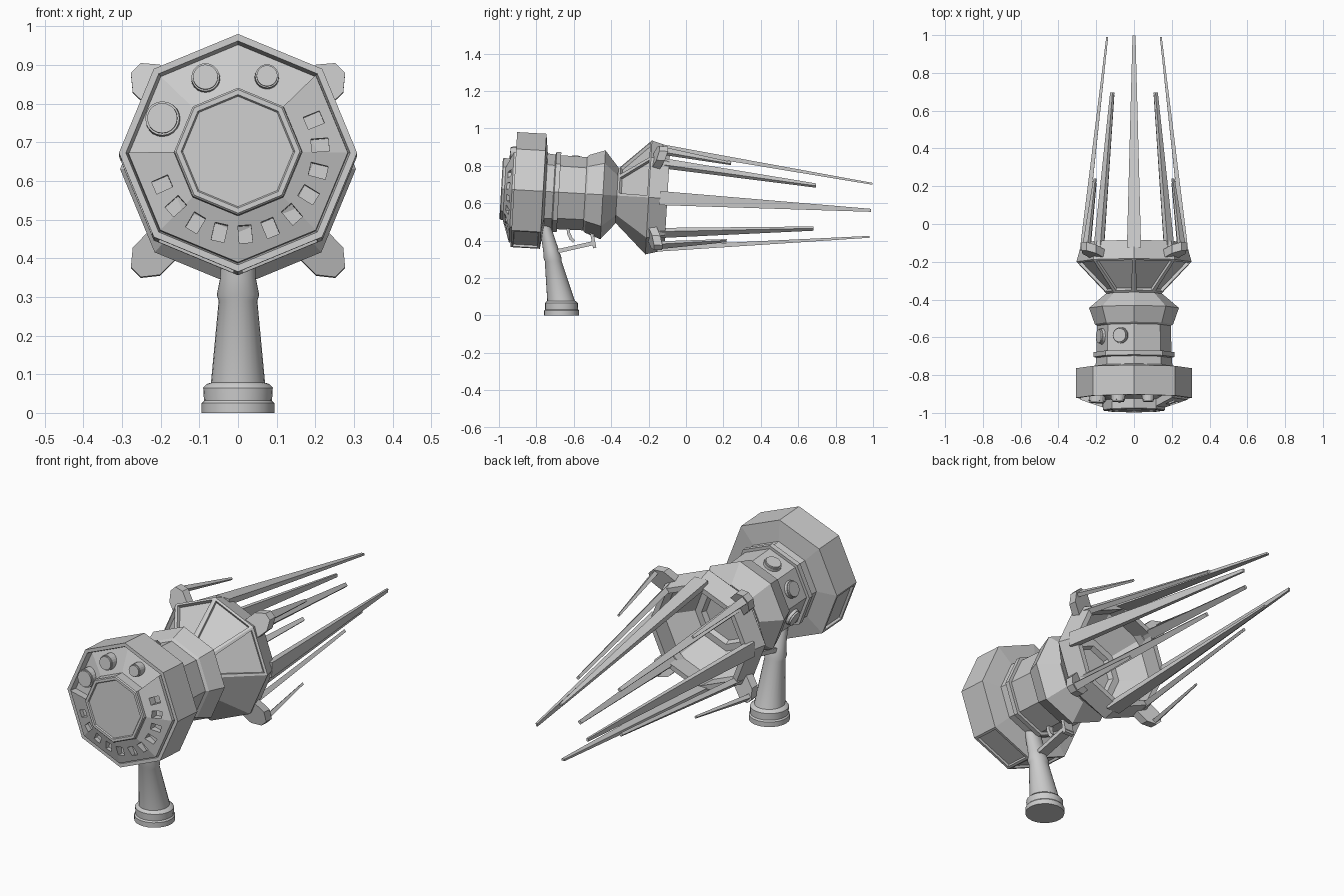
import bpy, bmesh, math
from mathutils import Matrix, Vector

if "Cube" in bpy.data.objects:
    bpy.data.objects.remove(bpy.data.objects["Cube"])

# The gun body is built straight along y, then tipped slightly nose-down
TILT = Matrix.Translation((0, 0, .619)) @ Matrix.Rotation(-.058, 4, 'X')
OCT = [math.radians(45 * k) for k in range(8)]


def finish(name, bm, mat=TILT):
    bmesh.ops.remove_doubles(bm, verts=bm.verts, dist=1e-5)
    bmesh.ops.recalc_face_normals(bm, faces=bm.faces)
    me = bpy.data.meshes.new(name)
    bm.to_mesh(me)
    bm.free()
    ob = bpy.data.objects.new(name, me)
    bpy.context.collection.objects.link(ob)
    ob.matrix_world = mat
    return ob


def polar(r, a, y):
    return Vector((r * math.cos(a), y, r * math.sin(a)))


def loft(name, rings, mat=TILT):
    """Skin a list of equal-length rings and cap both ends."""
    bm = bmesh.new()
    vs = [[bm.verts.new(p) for p in ring] for ring in rings]
    n = len(vs[0])
    for a, b in zip(vs, vs[1:]):
        for i in range(n):
            bm.faces.new((a[i], a[(i + 1) % n], b[(i + 1) % n], b[i]))
    bm.faces.new(vs[0])
    bm.faces.new(vs[-1])
    return finish(name, bm, mat)


def lathe(name, profile):
    """Eight-sided turning of (y, r) pairs, capped at both ends."""
    return loft(name, [[polar(r, a, y) for a in OCT] for y, r in profile])


def recess(ob, y, angles, border, depth):
    """Sink a framed panel into the outer faces near y at the given angles."""
    bm = bmesh.new()
    bm.from_mesh(ob.data)
    picked = []
    for f in bm.faces:
        c = f.calc_center_median()
        ang = math.degrees(math.atan2(c.z, c.x)) % 360
        if (abs(c.y - y) < .02 and f.normal.dot(Vector((c.x, 0, c.z))) > 0.05
                and any(abs(ang - a) < 5 for a in angles)):
            picked.append(f)
    bmesh.ops.inset_individual(bm, faces=picked, thickness=border)
    bmesh.ops.inset_individual(bm, faces=picked, thickness=.003, depth=-depth)
    bm.to_mesh(ob.data)
    bm.free()


def beam(name, a, start, end):
    """Tapered box at angle a; start/end = (y, r, width, thickness)."""
    t = Vector((-math.sin(a), 0, math.cos(a)))
    rings = []
    for y, r, w, h in (start, end):
        rings.append([polar(r + sh * h / 2, a, y) + t * (sw * w / 2)
                      for sw, sh in ((-1, -1), (1, -1), (1, 1), (-1, 1))])
    return loft(name, rings)


def knob(name, p, direction, r, h):
    d = Vector(direction).normalized()
    bm = bmesh.new()
    q = d.to_track_quat('Z', 'Y').to_matrix().to_4x4()
    for rad, hh in ((r, h), (r * .88, h + .008)):
        bmesh.ops.create_cone(bm, cap_ends=True, segments=20, radius1=rad, radius2=rad * .96,
                              depth=hh, matrix=Matrix.Translation(Vector(p) + d * hh / 2) @ q)
    return finish(name, bm)


# Rear housing: octagonal drum with a rim and a sunken dial face
drum = lathe("rear_housing", [(-.75, .19), (-.765, .308), (-.922, .308), (-.922, .29),
                              (-.892, .282), (-.935, .165), (-.985, .165), (-.99, .16),
                              (-.99, .147), (-.984, .143)])
recess(drum, -.843, (202.5, 247.5, 292.5), .018, .012)

# Raised lower dial panel covering five of the eight sides
section = [(-.88, .286), (-.932, .284), (-.972, .166), (-.88, .166)]
panel = loft("dial_panel", [[polar(r, math.radians(180 + 45 * k), y) for y, r in section]
                            for k in range(6)])

# Slots cut around the dial panel
bm = bmesh.new()
for k in range(11):
    a = math.radians(23 - 18 * k)
    m = (Matrix.Translation(polar(.213, a, -.965)) @ Matrix.Rotation(-a, 4, 'Y')
         @ Matrix.Diagonal((.045, .09, .034, 1)))
    bmesh.ops.create_cube(bm, size=1, matrix=m)
cutter = finish("slot_cutter", bm)
cutter.hide_render = True
mod = panel.modifiers.new("slots", 'BOOLEAN')
mod.operation = 'DIFFERENCE'
mod.object = cutter
mod.solver = 'EXACT'
bpy.context.view_layer.objects.active = panel
bpy.ops.object.modifier_apply(modifier="slots")
bpy.data.objects.remove(cutter)

# Round buttons on the sunken part of the dial
for i, (x, z, r) in enumerate(((-.193, .087, .046), (-.083, .192, .038), (.074, .195, .032))):
    knob(f"dial_button_{i}", (x, -.9, z), (x * .3, -1, z * .3), r, .045)

# Barrel with collar and flare
lathe("barrel", [(-.77, .205), (-.71, .2), (-.705, .214), (-.68, .214), (-.68, .198),
                 (-.54, .196), (-.53, .208), (-.445, .238), (-.37, .15)])

# Buttons on the left side of the barrel
for i, deg in enumerate((112.5, 157.5, 202.5)):
    a = math.radians(deg)
    knob(f"barrel_button_{i}", polar(.175, a, -.6), polar(1, a, 0), .043, .02)

# Front emitter: hollow funnel with windowed upper faces
funnel = lathe("emitter_funnel", [(-.39, .14), (-.37, .145), (-.2, .305), (-.1, .277), (-.1, .25),
                                  (-.2, .262), (-.31, .165), (-.31, .13), (-.335, .12)])
recess(funnel, -.285, (22.5, 67.5, 112.5, 157.5), .018, .016)

# Four long spikes at top, bottom and sides
for k in range(4):
    beam(f"long_spike_{k}", math.radians(90 * k), (-.14, .272, .075, .03), (.99, .142, .016, .01))

# Diagonal brackets, each with an outer prong and a mid spike
fin = [(-.05, .25), (-.05, .335), (-.018, .374), (.018, .374), (.05, .335), (.05, .25)]
for k in range(4):
    a = math.radians(45 + 90 * k)
    t = Vector((-math.sin(a), 0, math.cos(a)))
    loft(f"bracket_{k}", [[polar(r, a, y + (r - .25) * .35) + t * w for w, r in fin]
                          for y in (-.2, -.155)])
    beam(f"outer_prong_{k}", a, (-.15, .36, .04, .022), (.23, .292, .014, .01))
    beam(f"mid_spike_{k}", a, (-.15, .266, .05, .028), (.69, .163, .018, .014))

# Grip: leaning round handle with a stepped foot; entries are (z, y, rx, ry)
I = Matrix.Identity(4)
grip_profile = [(0, -.665, .094, .094), (.025, -.665, .094, .094), (.032, -.665, .088, .088),
                (.065, -.666, .09, .088), (.075, -.667, .08, .08), (.078, -.668, .07, .074),
                (.29, -.71, .05, .045), (.305, -.713, .055, .048), (.35, -.722, .046, .042),
                (.49, -.757, .042, .03)]
grip = loft("grip", [[(rx * math.cos(i * math.tau / 24), y + ry * math.sin(i * math.tau / 24), z)
                      for i in range(24)] for z, y, rx, ry in grip_profile], I)
for ob in bpy.context.view_layer.objects:
    ob.select_set(ob is grip)
bpy.context.view_layer.objects.active = grip
bpy.ops.object.shade_smooth_by_angle(angle=math.radians(30))


def strip(name, pts, half, thick):
    """Flat strip following (y, z) points, with given half width in x."""
    rings = []
    for i, p in enumerate(pts):
        d = Vector(pts[min(i + 1, len(pts) - 1)]) - Vector(pts[max(i - 1, 0)])
        n = Vector((-d.y, d.x)).normalized() * thick / 2
        rings.append([(sx * half, p[0] + s * n.x, p[1] + s * n.y)
                      for sx, s in ((-1, -1), (1, -1), (1, 1), (-1, 1))])
    return loft(name, rings, I)


# Trigger and its guard
strip("trigger", [(-.63, .48), (-.628, .44), (-.615, .41), (-.598, .395)], .012, .018)
strip("trigger_guard", [(-.7, .34), (-.5, .385), (-.488, .37)], .026, .022)
strip("guard_post", [(-.51, .47), (-.488, .36)], .026, .018)
